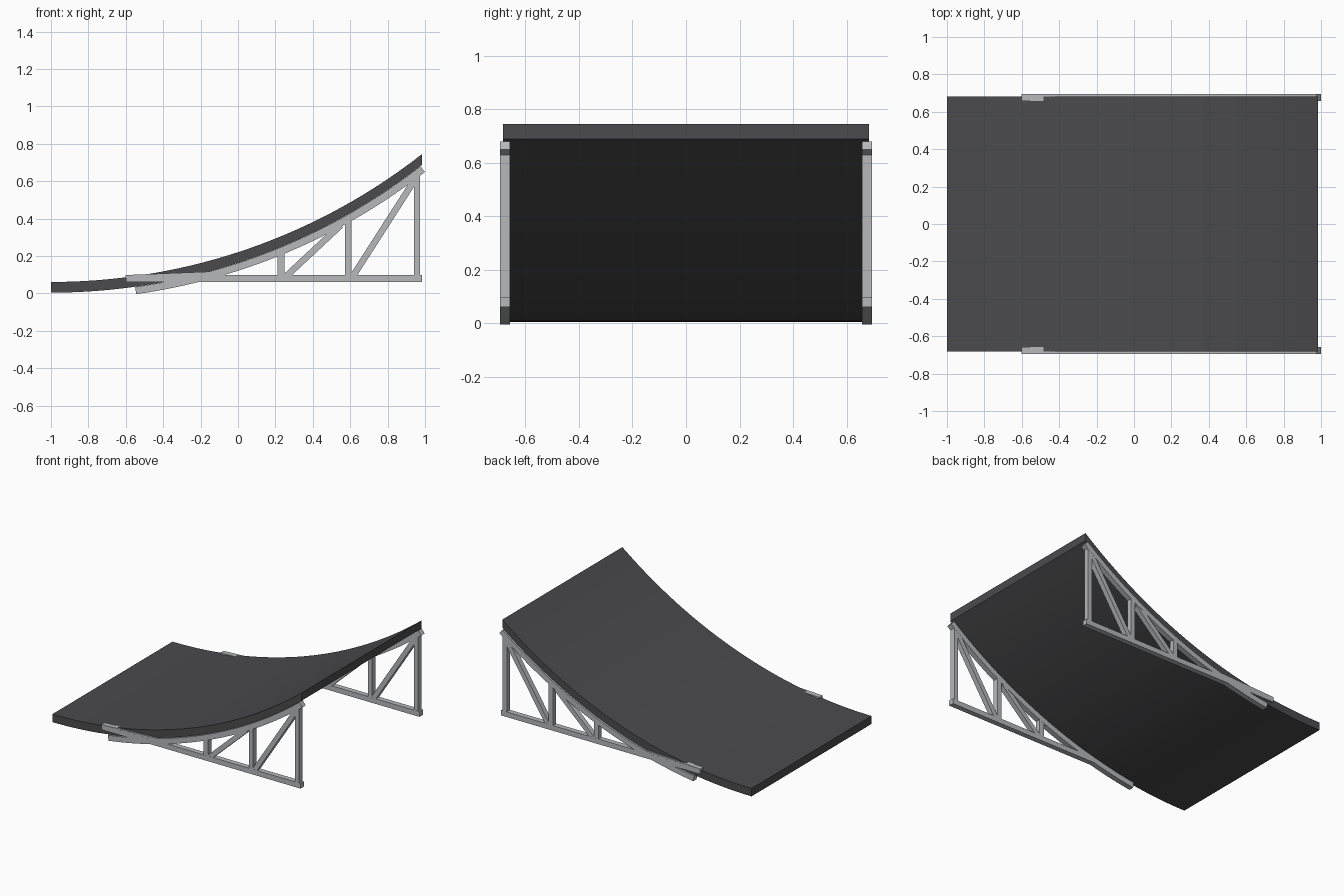
import bpy, bmesh, math
from mathutils import Vector

cube = bpy.data.objects.get("Cube")
if cube:
    bpy.data.objects.remove(cube, do_unlink=True)


def material(name, color):
    m = bpy.data.materials.new(name)
    m.use_nodes = True
    m.diffuse_color = color
    m.node_tree.nodes["Principled BSDF"].inputs["Base Color"].default_value = color
    return m


dark = material("dark deck grey", (0.07, 0.07, 0.075, 1))
steel = material("light steel", (0.47, 0.48, 0.495, 1))

R = 3.22           # radius of the ramp curve
DECK_T = 0.057     # vertical deck thickness
BASE = 0.004       # lowest point of the deck underside


def arc_z(x):
    return BASE + R - math.sqrt(R * R - (x + 1) ** 2)


def strip(name, lower, upper, y0, y1, mat):
    """Solid made of a row of quads between two edge lines, from y0 to y1."""
    bm = bmesh.new()
    rows = [[bm.verts.new((p[0], y, p[1])) for y in (y0, y1) for p in pair]
            for pair in zip(lower, upper)]
    for a, b in zip(rows, rows[1:]):
        for i, j in ((0, 1), (1, 3), (3, 2), (2, 0)):
            bm.faces.new((a[i], a[j], b[j], b[i]))
    for r in (rows[0], rows[-1]):
        bm.faces.new((r[0], r[1], r[3], r[2]))
    bmesh.ops.recalc_face_normals(bm, faces=bm.faces)
    mesh = bpy.data.meshes.new(name)
    bm.to_mesh(mesh)
    bm.free()
    mesh.materials.append(mat)
    obj = bpy.data.objects.new(name, mesh)
    bpy.context.collection.objects.link(obj)
    return obj


def bar(name, a, b, width, y0, y1):
    """Straight bar in the side plane between centre points a and b."""
    a, b = Vector(a), Vector(b)
    d = (b - a).normalized()
    n = Vector((-d.y, d.x)) * width / 2
    return strip(name, [a - n, b - n], [a + n, b + n], y0, y1, steel)


# Curved deck with vertical ends
N = 32
xs = [-1 + 1.985 * i / N for i in range(N + 1)]
strip("ramp_deck", [(x, arc_z(x)) for x in xs],
      [(x, arc_z(x) + DECK_T) for x in xs], -0.683, 0.683, dark)

# Curved chord outline, hugging the deck underside
start, end = math.asin(0.45 / R), math.asin(1.975 / R)
angles = [start + (end - start) * i / N for i in range(N + 1)]


def chord_edge(radius):
    return [(-1 + radius * math.sin(t), BASE + R - radius * math.cos(t))
            for t in angles]


# Straight members: name, start, end, width
members = [
    ("bottom_rail", (-0.6, 0.079), (0.985, 0.079), 0.037),
    ("front_brace", (-0.6, 0.08), (-0.14, 0.099), 0.036),
    ("tall_post", (0.957, 0.08), (0.957, 0.64), 0.032),
    ("middle_post", (0.59, 0.08), (0.59, 0.39), 0.034),
    ("short_post", (0.23, 0.08), (0.23, 0.225), 0.036),
    ("long_diagonal", (0.61, 0.085), (0.953, 0.62), 0.034),
    ("short_diagonal", (0.25, 0.085), (0.55, 0.365), 0.034),
]

# Matching truss on each side
for side, s in (("front", -1), ("back", 1)):
    y0, y1 = sorted((s * 0.657, s * 0.695))
    strip(side + "_curved_chord", chord_edge(R + 0.04), chord_edge(R + 0.001),
          y0, y1, steel)
    for k, (name, a, b, w) in enumerate(members):
        inset = 0.0005 * (k > 0)   # keeps overlapping faces apart
        bar(side + "_" + name, a, b, w, y0 + inset, y1 - inset)
